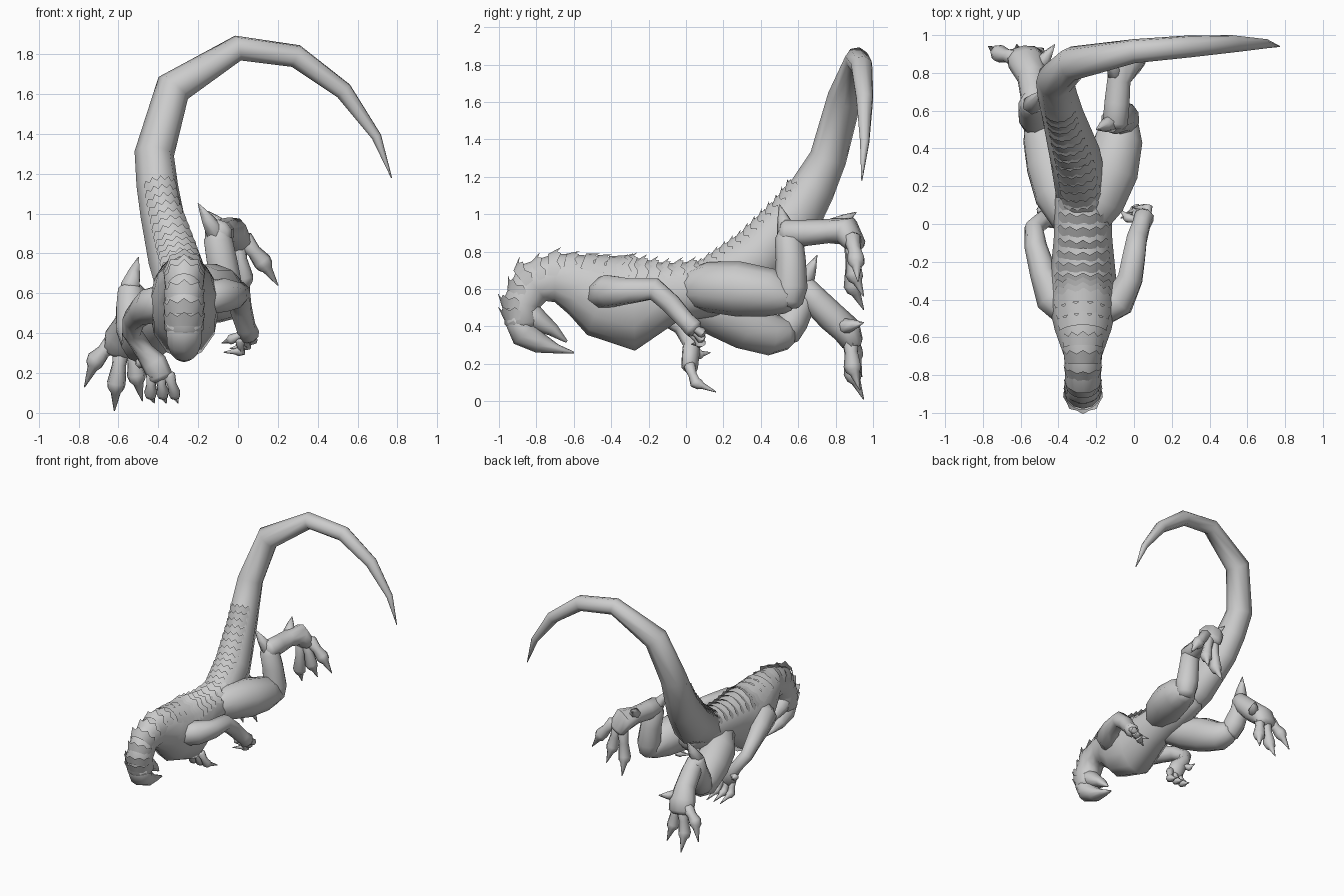
import bpy, bmesh, math
from mathutils import Vector

if bpy.data.objects.get("Cube"):
    bpy.data.objects.remove(bpy.data.objects["Cube"], do_unlink=True)

hide = bpy.data.materials.new("plain_grey")
hide.use_nodes = True
GREY = (0.6, 0.6, 0.6, 1)
hide.diffuse_color = GREY
hide.node_tree.nodes["Principled BSDF"].inputs["Base Color"].default_value = GREY
CENTRE = -0.27


def finish(name, bm):
    """Turn a bmesh into a smooth shaded grey object."""
    bmesh.ops.recalc_face_normals(bm, faces=bm.faces)
    mesh = bpy.data.meshes.new(name)
    bm.to_mesh(mesh)
    bm.free()
    mesh.materials.append(hide)
    obj = bpy.data.objects.new(name, mesh)
    bpy.context.collection.objects.link(obj)
    bpy.ops.object.select_all(action="DESELECT")
    obj.select_set(True)
    bpy.context.view_layer.objects.active = obj
    bpy.ops.object.shade_smooth_by_angle(angle=math.radians(60))


def tube(name, points, sides=10):
    """Skin a path of (x, y, z, half width[, half height]); returns the frames."""
    centres = [Vector(p[:3]) for p in points]
    last = len(points) - 1
    bm = bmesh.new()
    rings, frames = [], []
    side = Vector((1, 0, 0))

    def add_ring(centre, side, up, wide, tall):
        angles = [math.tau * k / sides for k in range(sides)]
        rings.append([bm.verts.new(centre + side * wide * math.sin(a) + up * tall * math.cos(a))
                      for a in angles])

    for i, p in enumerate(points):
        ahead = centres[min(i + 1, last)] - centres[i]
        behind = centres[i] - centres[max(i - 1, 0)]
        along = (ahead.normalized() + behind.normalized()).normalized()
        side = (side - along * side.dot(along)).normalized()
        frames.append((centres[i], along, side, along.cross(side), p[3], p[-1]))
    # rounded shoulders just outside both ends, then the domed caps
    ends = []
    for frame, sign in ((frames[0], -1), (frames[-1], 1)):
        pos, along, side, up, wide, tall = frame
        bulge = along * sign * min(wide, tall)
        ends.append(((pos + bulge * 0.35, side, up, wide * 0.7, tall * 0.7), pos + bulge * 0.5))
    add_ring(*ends[0][0])
    for pos, along, side, up, wide, tall in frames:
        add_ring(pos, side, up, wide, tall)
    add_ring(*ends[1][0])
    for lower, upper in zip(rings, rings[1:]):
        for k in range(sides):
            n = (k + 1) % sides
            bm.faces.new((lower[k], lower[n], upper[n], upper[k]))
    for ring, end in ((rings[0], ends[0]), (rings[-1], ends[1])):
        tip = bm.verts.new(end[1])
        for k in range(sides):
            bm.faces.new((ring[k], ring[(k + 1) % sides], tip))
    finish(name, bm)
    return frames


def digit(name, root, knuckle, tip, r):
    """A toe or finger with a swollen last joint and a sharp claw."""
    a, b, c = Vector(root), Vector(knuckle), Vector(tip)
    tube(name, [(*a, r), (*a.lerp(b, 0.55), r * 0.75), (*b, r), (*b.lerp(c, 0.2), r * 0.9),
                (*b.lerp(c, 0.35), r * 0.55), (*c, 0.003)], 7)


def spur(name, root, tip, r):
    a, b = Vector(root), Vector(tip)
    tube(name, [(*a, r), (*a.lerp(b, 0.5), r * 0.6), (*b, 0.003)], 6)


def scales(name, frames, crest, flow, reach, lift):
    """Overlapping bands with lifted, zigzag trailing edges over the back of a tube."""
    bm = bmesh.new()
    count = 10
    for f, g in zip(frames, frames[1:]):
        steps = max(1, round((g[0] - f[0]).length / 0.06))
        for s in range(steps):
            w = s / steps
            pos, along, side, up = (f[j].lerp(g[j], w) for j in range(4))
            wide, tall = (f[j] + (g[j] - f[j]) * w for j in (4, 5))
            front, back = [], []
            for k in range(count + 1):
                a = math.radians(reach * (2 * k / count - 1))
                out = side * math.sin(a) + up * crest * math.cos(a)
                skin = pos + side * wide * math.sin(a) + up * crest * tall * math.cos(a)
                # the band sinks into the skin at its outer ends
                rise = lift * math.cos(a * 85 / reach) * (1 if k % 2 else 0.5)
                front.append(bm.verts.new(skin - out * 0.004 - along * flow * 0.04))
                back.append(bm.verts.new(skin + out * rise + along * flow * (0.03 if k % 2 else 0.01)))
            for k in range(count):
                bm.faces.new((front[k], front[k + 1], back[k + 1], back[k]))
    finish(name, bm)


# Trunk, neck and skull: y, z, half width, half height
trunk = [(.36, .64, .11, .11), (.12, .6, .15, .15), (-.08, .58, .155, .16),
         (-.28, .52, .175, .25), (-.45, .56, .175, .22), (-.56, .62, .15, .17),
         (-.7, .66, .1, .13), (-.82, .63, .095, .12), (-.88, .52, .1, .1),
         (-.87, .42, .1, .1)]
body = tube("body", [(CENTRE, *p) for p in trunk], 12)

# Head, curled under with open jaws
tube("upper_jaw", [(CENTRE, *p) for p in ((-.9, .45, .095, .075), (-.86, .36, .09, .08),
     (-.78, .31, .07, .055), (-.69, .28, .04, .025), (-.6, .26, .01, .005))])
tube("lower_jaw", [(CENTRE, *p) for p in ((-.86, .48, .09, .08), (-.79, .43, .08, .06),
     (-.71, .38, .05, .035), (-.64, .32, .01, .008))])

# Tail sweeping up and over
tail = tube("tail", [
    (-.27, .14, .62, .14), (-.315, .38, .76, .135, .16), (-.38, .59, .99, .11, .14),
    (-.405, .68, 1.14, .105, .12), (-.42, .76, 1.3, .1), (-.325, .85, 1.63, .092),
    (0, .915, 1.83, .065), (.29, .94, 1.79, .06), (.53, .955, 1.615, .047),
    (.695, .955, 1.385, .026), (.77, .94, 1.18, .003)], 8)

# Scaly back, crown and tail root
scales("back_scales", body[1:7], 1, -1, 60, .026)
scales("crown_scales", body[6:], 1, -1, 85, .035)
scales("tail_scales", tail[:4], -1, 1, 50, .018)

# Left hind leg, kicked up
tube("left_thigh", [(-.25, -.02, .6, .09), (-.18, .12, .61, .135), (-.12, .28, .6, .148),
                    (-.08, .45, .58, .13), (-.06, .55, .55, .085)])
tube("left_shin", [(-.055, .55, .53, .075), (-.06, .56, .61, .09), (-.08, .56, .76, .08),
                   (-.1, .55, .87, .075), (-.1, .55, .92, .05)])
tube("left_foot", [(-.1, .53, .9, .07), (-.09, .64, .9, .07), (-.08, .76, .91, .065),
                   (-.05, .86, .91, .1, .08), (-.01, .9, .84, .09, .055)])
spur("left_heel_spur", (-.11, .54, .9), (-.2, .5, 1.05), .055)
spur("left_dew_claw", (-.1, .8, .94), (-.15, .91, 1.01), .045)
for i, (knuckle, tip) in enumerate((((.12, .91, .76), (.2, .92, .64)),
                                    ((.03, .9, .68), (.05, .95, .56)),
                                    ((-.07, .89, .62), (-.09, .95, .49)))):
    digit(f"left_toe_{i + 1}", (.03 - .04 * i, .89, .87), knuckle, tip, .048)

# Right hind leg, stretched down
tube("right_thigh", [(-.32, 0, .55, .1), (-.4, .16, .48, .13), (-.44, .32, .41, .135),
                     (-.48, .46, .355, .112), (-.5, .54, .36, .085)])
tube("right_shin", [(-.51, .53, .36, .08), (-.53, .57, .43, .085), (-.54, .62, .53, .075),
                    (-.54, .64, .62, .065)])
tube("right_foot", [(-.53, .63, .61, .065), (-.53, .69, .54, .075), (-.54, .78, .45, .08),
                    (-.57, .86, .38, .1, .08), (-.58, .89, .31, .1, .06)])
spur("right_heel_spur", (-.54, .63, .63), (-.5, .7, .78), .055)
spur("right_dew_claw", (-.49, .85, .4), (-.42, .95, .42), .045)
for i, (knuckle, tip) in enumerate((((-.71, .9, .27), (-.77, .94, .13)),
                                    ((-.61, .89, .15), (-.62, .95, .01)),
                                    ((-.51, .89, .19), (-.48, .93, .06)))):
    digit(f"right_toe_{i + 1}", (-.63 + .05 * i, .88, .35), knuckle, tip, .048)

# Left arm, held against the flank
tube("left_arm", [(-.17, -.46, .57, .085), (-.08, -.41, .59, .09), (-.02, -.29, .59, .07),
                  (0, -.17, .6, .064), (.015, -.08, .52, .057), (.04, 0, .43, .05),
                  (.055, .04, .39, .055)], 8)
for i in range(3):
    drop = .03 * i
    digit(f"left_finger_{i + 1}", (.07 - drop, .03, .4 - drop * .5),
          (.075 - drop, .08, .37 - drop), (-.01 - drop, .09 - drop, .34 - drop * .6), .028)
digit("left_thumb", (.03, .02, .4), (-.03, .03, .37), (-.08, .08, .35), .026)

# Right arm, reaching down
tube("right_arm", [(-.35, -.46, .56, .09), (-.43, -.39, .54, .095), (-.48, -.26, .51, .072),
                   (-.52, -.12, .47, .06), (-.53, -.02, .4, .05), (-.47, .03, .31, .048),
                   (-.42, .025, .25, .065, .048), (-.39, .02, .18, .065, .045)], 8)
for i in range(3):
    shift = .06 * i
    digit(f"right_finger_{i + 1}", (-.43 + shift * .7, .02, .19),
          (-.44 + shift, .05, .1), (-.42 + shift, .16, .05), .032)
digit("right_thumb", (-.44, .04, .26), (-.49, .07, .25), (-.5, .13, .26), .028)
